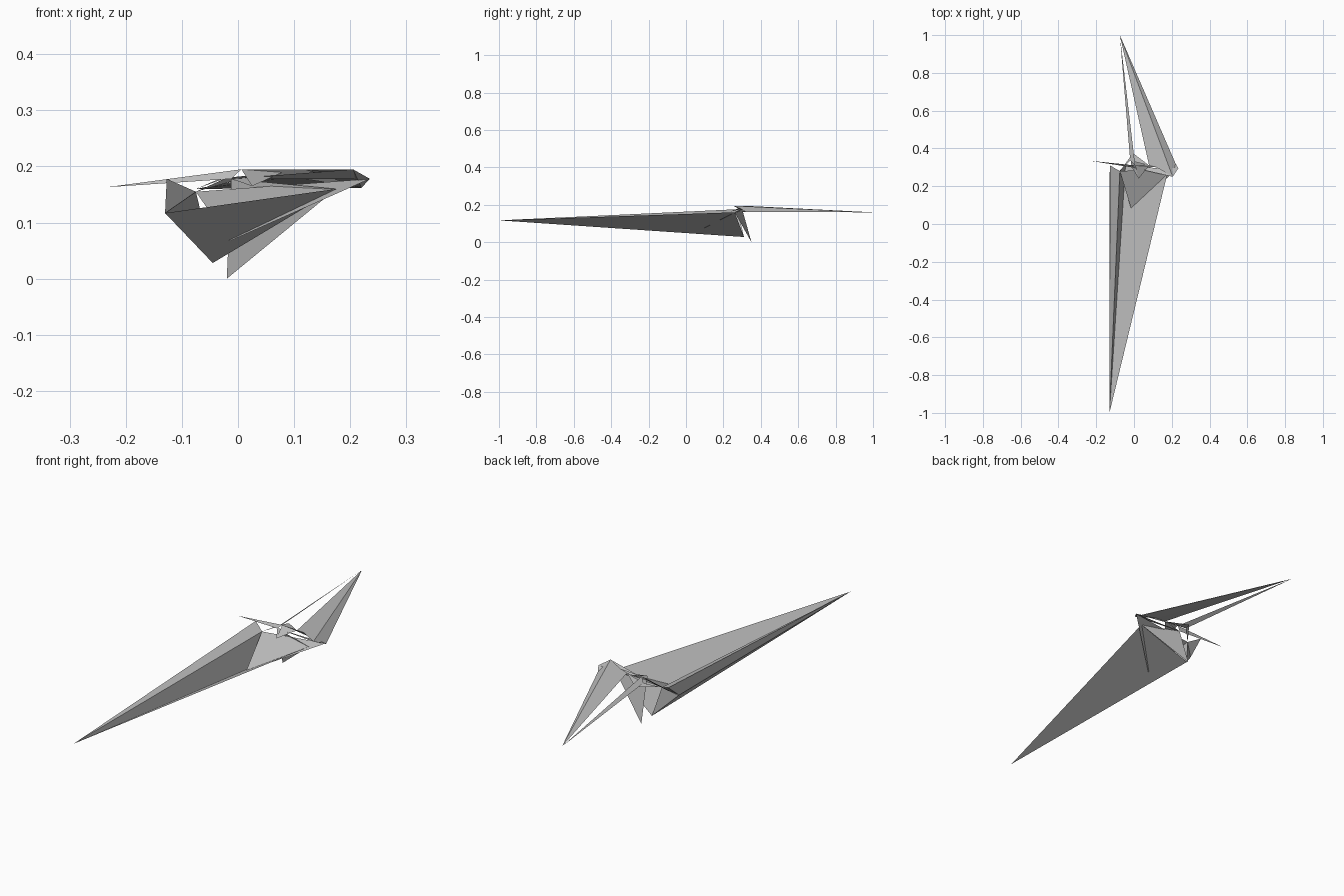
import bpy

# Remove only the default object
cube = bpy.data.objects.get("Cube")
if cube:
    bpy.data.objects.remove(cube, do_unlink=True)

# Single flat grey
grey = bpy.data.materials.new("stone_grey")
grey.use_nodes = True
colour = (0.5, 0.5, 0.5, 1)
grey.diffuse_color = colour
grey.node_tree.nodes["Principled BSDF"].inputs["Base Color"].default_value = colour

# Shared corner points of the shards
corner = {
    "front_tip": (-.13, -1, .117),
    "back_tip": (-.075, 1, .16),
    "side_tip": (-.235, .335, .163),
    "low_tip": (-.02, .35, 0),
    "inner_tip": (-.015, .08, .067),
    "keel": (-.045, .31, .028),
    "shoulder": (.175, .26, .16),
    "far_corner": (.235, .295, .178),
    "crest": (-.127, .31, .178),
    "notch": (-.075, .28, .155),
    "cheek": (-.13, .235, .117),
    "hub": (-.012, .3, .178),
    "hub_back": (-.005, .375, .175),
    "hub_side": (-.02, .335, .18),
    "hub_top": (.006, .31, .195),
    "hub_low": (.025, .24, .165),
    "fan_inner": (.08, .31, .19),
    "fan_mid": (.12, .3, .195),
    "fan_top": (.205, .25, .195),
    "fan_outer": (.22, .32, .162),
}


def shard(name, *faces):
    """Make one flat-faced shard from triangles named by their corners."""
    names = list(dict.fromkeys(key for face in faces for key in face.split()))
    mesh = bpy.data.meshes.new(name)
    mesh.from_pydata([corner[key] for key in names], [],
                     [[names.index(key) for key in face.split()] for face in faces])
    mesh.materials.append(grey)
    obj = bpy.data.objects.new(name, mesh)
    bpy.context.collection.objects.link(obj)
    return obj


# Long front spike: broad underside, ridge and narrow outer side
shard("front_spike",
      "front_tip keel shoulder",
      "front_tip notch keel",
      "front_tip crest notch",
      "front_tip cheek crest",
      "front_tip keel cheek",
      "cheek notch crest",
      "cheek keel notch")

# Broad sheet across the middle
shard("middle_sheet", "inner_tip far_corner notch")

# Hanging spike below the middle
shard("lower_spike", "low_tip hub shoulder")

# Rear fan of long blades
shard("rear_fan",
      "back_tip fan_inner fan_mid",
      "back_tip fan_mid fan_top",
      "back_tip fan_top fan_outer",
      "fan_mid far_corner fan_top",
      "fan_top far_corner fan_outer")

# Separate narrow rear blade
shard("rear_blade", "back_tip hub_side hub_top")

# Thin side spike
shard("side_spike", "side_tip hub hub_top")

# Small splinters around the hub
shard("hub_splinters",
      "hub_back hub_side fan_inner",
      "hub hub_low fan_inner",
      "hub_top fan_inner hub_low",
      "hub_top fan_mid fan_outer",
      "hub fan_top far_corner",
      "hub_back hub_side notch")
